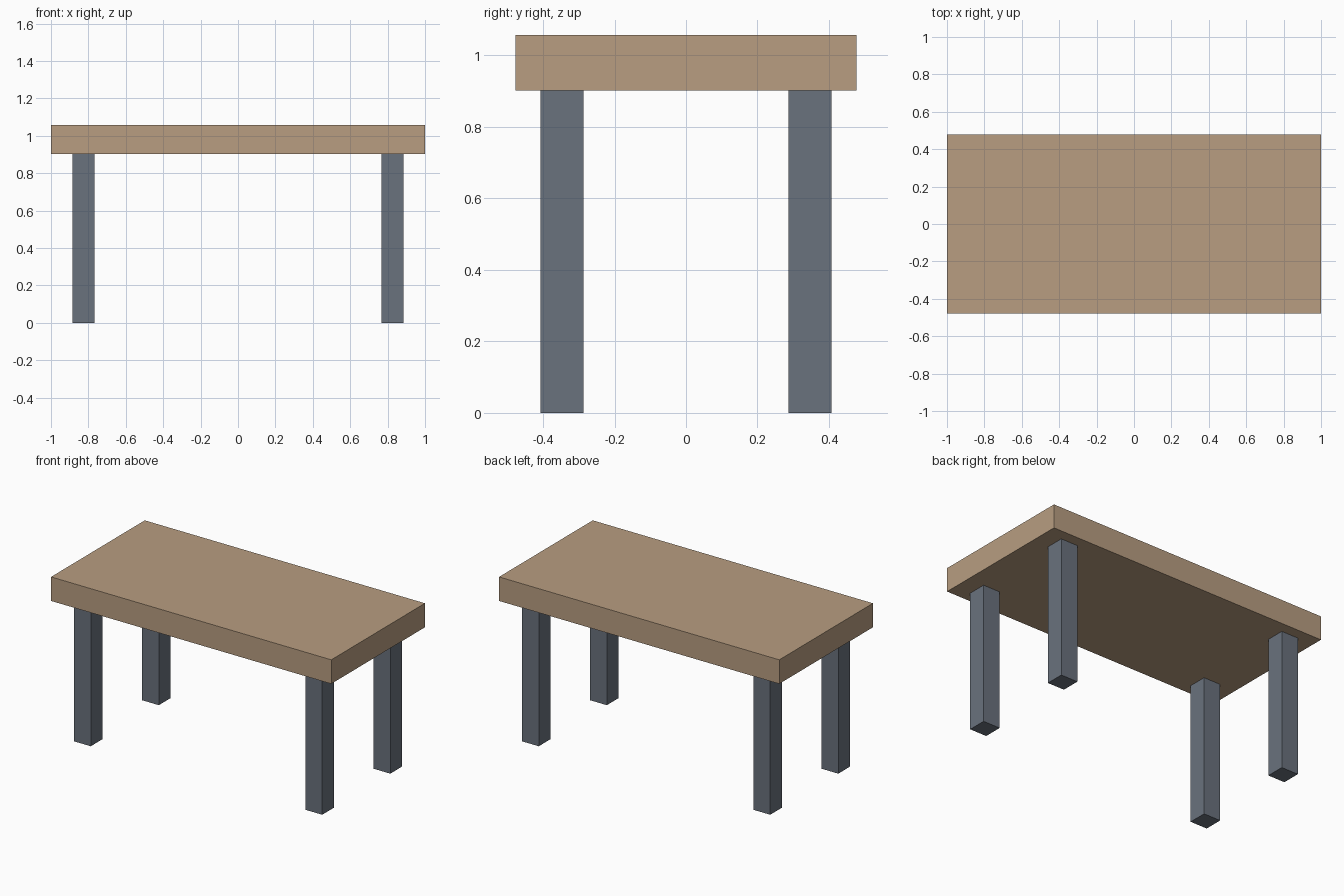
import bpy

if "Cube" in bpy.data.objects:
    bpy.data.objects.remove(bpy.data.objects["Cube"])

LEG = 0.12       # leg thickness
UNDER = 0.902    # underside of the top
TOP = 1.057      # table height


def material(name, rgb):
    mat = bpy.data.materials.new(name)
    mat.diffuse_color = (*rgb, 1.0)
    mat.use_nodes = True
    mat.node_tree.nodes["Principled BSDF"].inputs["Base Color"].default_value = mat.diffuse_color
    return mat


def box(name, centre, size, mat):
    bpy.ops.mesh.primitive_cube_add(size=1, location=centre)
    obj = bpy.context.object
    obj.name = name
    obj.scale = size
    bpy.ops.object.transform_apply(location=False, rotation=False, scale=True)
    obj.data.materials.append(mat)
    return obj


wood = material("wood", (0.48, 0.34, 0.22))
metal = material("slate_grey", (0.144, 0.168, 0.205))

# Thick slab top
box("table_top", (0, 0, (UNDER + TOP) / 2), (2.0, 0.955, TOP - UNDER), wood)

# Four square legs set in from the corners
for side, x in (("left", -0.826), ("right", 0.826)):
    for end, y in (("front", -0.347), ("back", 0.347)):
        box(f"{end}_{side}_leg", (x, y, UNDER / 2), (LEG, LEG, UNDER), metal)
